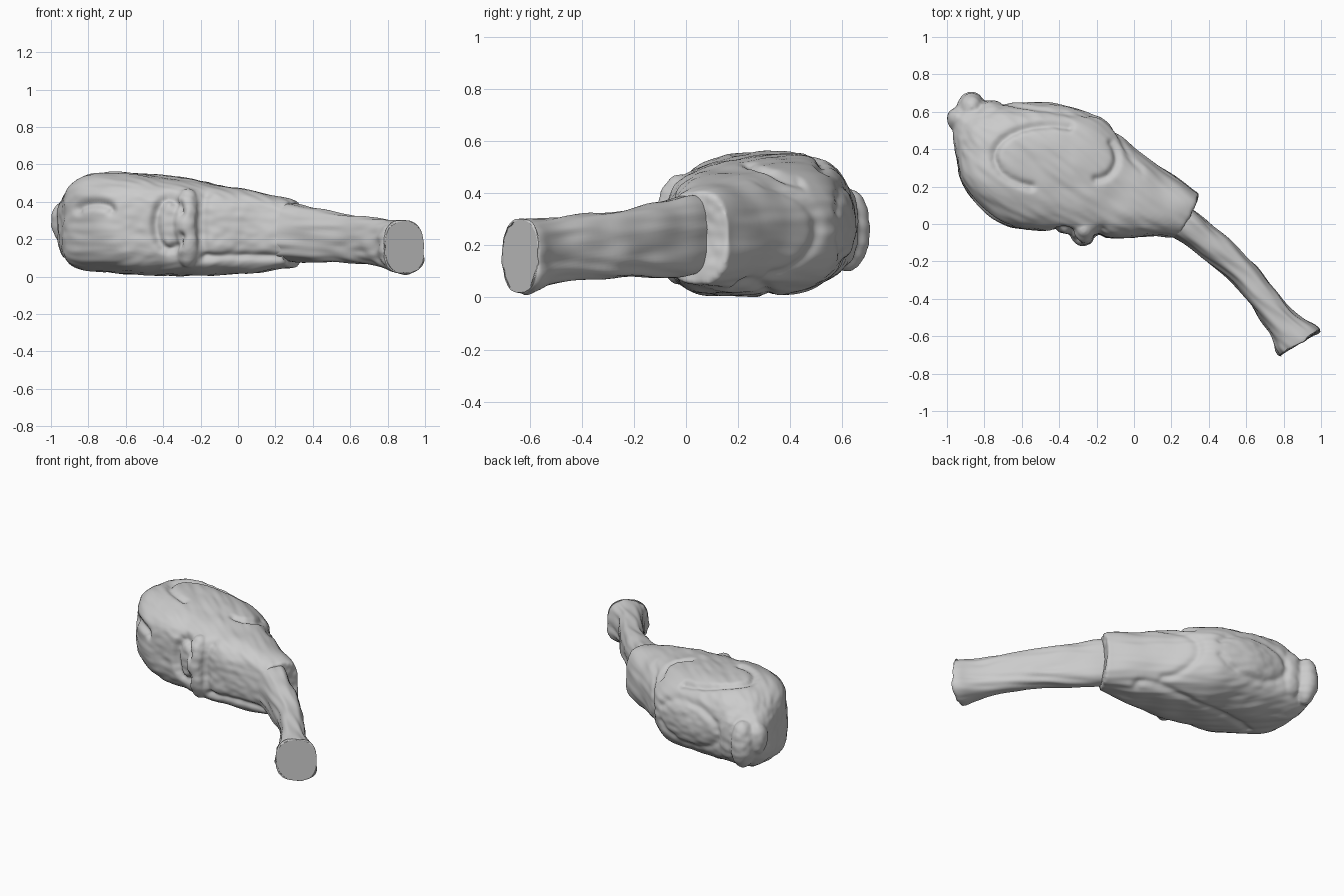
import bpy, bmesh, math
from mathutils import Vector, noise

if "Cube" in bpy.data.objects:
    bpy.data.objects.remove(bpy.data.objects["Cube"])


def catmull(a, b, c, d, t):
    return [0.5 * (2 * q + (r - p) * t + (2 * p - 5 * q + 4 * r - s) * t * t
                   + (3 * q - p - 3 * r + s) * t ** 3) for p, q, r, s in zip(a, b, c, d)]


def loft(bm, secs, back_power, front_power, steps=12, sides=72):
    """Skin superellipse rings; each section = back x,y, front x,y, z low, z high."""
    n = len(secs)
    rows = [secs[-1]]
    for i in reversed(range(n - 1)):
        q = [secs[max(0, min(n - 1, i + k))] for k in (-1, 0, 1, 2)]
        rows += [catmull(*q, s / steps) for s in reversed(range(steps))]
    rings = []
    for ux, uy, lx, ly, z0, z1 in rows:
        mid = Vector((ux + lx, uy + ly, z0 + z1)) / 2
        ring = []
        for k in range(sides):
            a = 2 * math.pi * k / sides
            power = back_power if math.cos(a) > 0 else front_power
            c, s = [math.copysign(abs(f) ** (2 / power), f) for f in (math.cos(a), math.sin(a))]
            ring.append(bm.verts.new(mid + Vector(((ux - lx) * c, (uy - ly) * c, (z1 - z0) * s)) / 2))
        rings.append(ring)
    for r0, r1 in zip(rings, rings[1:]):
        for k in range(sides):
            j = (k + 1) % sides
            bm.faces.new((r0[k], r0[j], r1[j], r1[k]))
    bm.faces.new(rings[0])
    bm.faces.new(rings[-1])


def blob(bm, x, y, z, rx, ry, rz):
    made = bmesh.ops.create_uvsphere(bm, u_segments=24, v_segments=16, radius=1)["verts"]
    for v in made:
        v.co = (x + v.co.x * rx, y + v.co.y * ry, z + v.co.z * rz)


def finish(name, bm):
    bmesh.ops.recalc_face_normals(bm, faces=bm.faces)
    me = bpy.data.meshes.new(name)
    bm.to_mesh(me)
    bm.free()
    ob = bpy.data.objects.new(name, me)
    bpy.context.collection.objects.link(ob)
    bpy.ops.object.select_all(action='DESELECT')
    bpy.context.view_layer.objects.active = ob
    ob.select_set(True)
    return ob


def arc(side, cu, cv, ru, rv, start, end, width, amount):
    """Fold stroke: an elliptic arc drawn on one side of the model."""
    angles = [math.radians(start + (end - start) * i / 14) for i in range(15)]
    return side, [Vector((cu + ru * math.cos(a), cv + rv * math.sin(a))) for a in angles], width, amount


def line_distance(p, pts):
    best = 9.0
    for a, b in zip(pts, pts[1:]):
        d = b - a
        t = max(0, min(1, (p - a).dot(d) / max(d.length_squared, 1e-9)))
        best = min(best, (p - a - d * t).length)
    return best


def sculpt(ob, strokes, grain, lumps):
    """Push vertices along normals: fold strokes, soft lumps and lengthwise grain."""
    me = ob.data
    moved = []
    for v in me.vertices:
        p, n = v.co.copy(), v.normal
        facing = {"top": n.z, "under": -n.z, "front": -n.y, "back": n.y}
        h = lumps * noise.noise(p * 6)
        along, across = p.x * .78 - p.y * .62, p.x * .62 + p.y * .78
        h += grain * noise.noise(Vector((along * 4, across * 26, p.z * 26)))
        for side, pts, width, amount in strokes:
            mask = max(0, min(1, facing[side] * 2 - .5))
            if mask:
                d = line_distance(p.xy if side in ("top", "under") else p.xz, pts)
                h += mask * amount * math.exp(-(d / width) ** 2)
        moved.append(p + n * h)
    for v, p in zip(me.vertices, moved):
        v.co = (p.x, p.y, max(0, p.z))
    me.update()
    bpy.ops.object.shade_smooth_by_angle(angle=math.radians(50))


# Meat: fat thigh narrowing to a ragged collar round the bone
bm = bmesh.new()
loft(bm, [
    (-.965, .58, -.965, .46, .18, .36),
    (-.91, .63, -.945, .36, .11, .43),
    (-.78, .645, -.92, .22, .045, .51),
    (-.6, .645, -.82, .08, .025, .56),
    (-.4, .64, -.65, -.02, .01, .55),
    (-.18, .57, -.43, -.045, .005, .53),
    (.03, .385, -.2, -.075, .01, .49),
    (.26, .225, .12, -.065, .03, .435),
    (.35, .165, .24, -.075, .05, .4)], 2.4, 3.2)
# gristle knobs on the fat end, then the torn flap at the front
blob(bm, -.87, .62, .26, .08, .09, .16)
blob(bm, -.93, .56, .29, .07, .07, .11)
blob(bm, -.76, .6, .28, .1, .065, .16)
blob(bm, -.27, -.03, .26, .08, .09, .21)
meat = finish("meat", bm)
fuse = meat.modifiers.new("fuse", 'REMESH')
fuse.mode, fuse.voxel_size = 'VOXEL', .0095
bpy.ops.object.modifier_apply(modifier="fuse")
soften = meat.modifiers.new("soften", 'SMOOTH')
soften.iterations = 6
bpy.ops.object.modifier_apply(modifier="soften")

sculpt(meat, [
    # hooked folds on top
    arc("top", -.45, .36, .3, .17, 70, 250, .022, -.02),
    arc("top", -.2, .36, .11, .12, -90, 40, .022, -.018),
    # front pocket, slit and hollows beside the bone
    arc("front", -.37, .28, .07, .14, 30, 330, .025, -.03),
    arc("front", -.77, .36, .09, .03, 0, 180, .025, -.03),
    arc("front", .02, .1, .2, .01, 0, 180, .022, -.02),
    arc("front", -.17, .28, .02, .16, 90, 270, .03, -.02),
    # muscle seams on the back
    arc("back", .06, .26, .16, .18, 100, 260, .025, -.014),
    arc("back", -.45, .28, .25, .15, 20, 340, .025, -.012),
    # crease underneath
    arc("under", -.3, .2, .45, .12, 0, 160, .025, -.014)], .005, .01)

# Bone: curved shaft flaring to a cut knuckle
bm = bmesh.new()
loft(bm, [
    (.1, .22, -.02, .04, .1, .4),
    (.37, .04, .24, -.09, .08, .385),
    (.62, -.195, .505, -.29, .075, .335),
    (.84, -.45, .7, -.55, .055, .31),
    (.97, -.54, .765, -.685, .015, .305),
    (.995, -.57, .785, -.71, .02, .3)], 2.6, 2.6)
# Round the rim of the cut end
end = max(bm.faces, key=lambda f: f.calc_center_median().x if len(f.verts) > 4 else -9)
rim = list(end.edges)
bmesh.ops.bevel(bm, geom=rim, offset=.012, segments=3, profile=.5, affect='EDGES')
bone = finish("bone", bm)
sculpt(bone, [arc("front", .82, .17, .02, .12, 90, 270, .025, -.012)], .009, .012)
